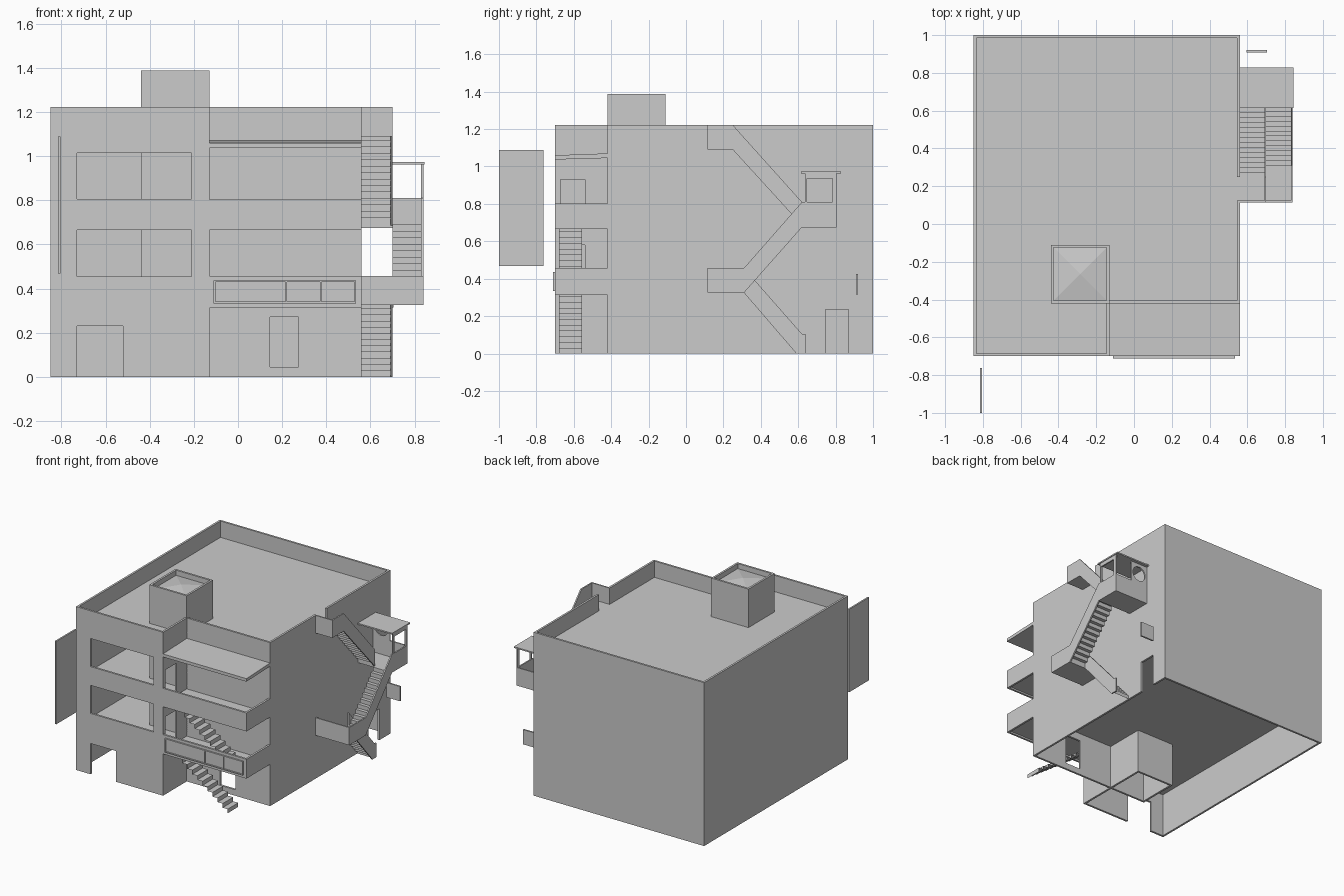
import bpy, bmesh, math
from mathutils import Matrix, Vector

if "Cube" in bpy.data.objects:
    bpy.data.objects.remove(bpy.data.objects["Cube"])

AXES = {'x': ((0, 1, 0), (0, 0, 1), (1, 0, 0)),
        'y': ((1, 0, 0), (0, 0, 1), (0, -1, 0)),
        'z': ((1, 0, 0), (0, 1, 0), (0, 0, 1))}


def link(name, mesh):
    ob = bpy.data.objects.new(name, mesh)
    bpy.context.collection.objects.link(ob)
    return ob


def rect(u0, u1, v0, v1):
    return [(u0, v0), (u1, v0), (u1, v1), (u0, v1)]


def plate(name, axis, lo, hi, outline, holes=()):
    """Flat plate normal to axis between lo and hi, with holes."""
    cu = bpy.data.curves.new(name, 'CURVE')
    cu.dimensions, cu.fill_mode, cu.extrude = '2D', 'BOTH', (hi - lo) / 2
    for loop in [outline, *holes]:
        sp = cu.splines.new('POLY')
        sp.points.add(len(loop) - 1)
        for p, (u, v) in zip(sp.points, loop):
            p.co = (u, v, 0, 1)
        sp.use_cyclic_u = True
    tmp = link(name + "_curve", cu)
    bpy.context.view_layer.update()
    dg = bpy.context.evaluated_depsgraph_get()
    me = bpy.data.meshes.new_from_object(tmp.evaluated_get(dg))
    bpy.data.objects.remove(tmp)
    u, v, n = (Vector(a) for a in AXES[axis])
    mat = Matrix((u, v, n)).transposed().to_4x4()
    mat.translation = Vector([abs(c) for c in n]) * (lo + hi) / 2
    me.transform(mat)
    bm = bmesh.new()
    bm.from_mesh(me)
    bmesh.ops.remove_doubles(bm, verts=bm.verts, dist=1e-5)
    bmesh.ops.recalc_face_normals(bm, faces=bm.faces)
    bm.to_mesh(me)
    bm.free()
    for p in me.polygons:
        p.use_smooth = False
    me.name = name
    return link(name, me)


def box(name, x0, x1, y0, y1, z0, z1):
    return plate(name, 'z', z0, z1, rect(x0, x1, y0, y1))


def stair(name, axis, low, high, n, w0, w1):
    """Thin folded sheet of risers and treads along axis."""
    bm = bmesh.new()
    pts = []
    for i in range(n + 1):
        r = low[0] + (high[0] - low[0]) * i / n
        z = [low[1] + (high[1] - low[1]) * k / n for k in (i, min(i + 1, n))]
        pts += [(r, z[0]), (r, z[1])] if i < n else [(r, z[0])]
    rows = []
    for r, z in pts:
        rows.append([bm.verts.new((r, w, z) if axis == 'x' else (w, r, z)) for w in (w0, w1)])
    for a, b in zip(rows, rows[1:]):
        bm.faces.new((a[0], a[1], b[1], b[0]))
    bm.normal_update()
    if sum(f.normal.z for f in bm.faces) < 0:
        bmesh.ops.reverse_faces(bm, faces=bm.faces)
    me = bpy.data.meshes.new(name)
    bm.to_mesh(me)
    bm.free()
    return link(name, me)


T = 0.015
L, R, M, F, C, B, H = -0.85, 0.56, -0.13, -0.70, -0.42, 1.0, 1.222
FLOORS = (0.325, 0.675)

# Outer walls
plate("left_wall", 'x', L, L + T, rect(F, B, 0, H))
plate("back_wall", 'y', B - T, B, rect(L + T, R - T, 0, H))
plate("right_wall", 'x', R - T, R,
      [(C, 0), (0.745, 0), (0.745, 0.235), (0.87, 0.235), (0.87, 0), (B, 0), (B, H),
       (0.25, H), (0.25, 1.10), (0.125, 1.10), (0.125, H), (C, H)])
plate("front_wall", 'y', F, F + T,
      [(L + T, 0), (-0.73, 0), (-0.73, 0.23), (-0.52, 0.23), (-0.52, 0), (M, 0), (M, H), (L + T, H)],
      [rect(-0.73, -0.21, 0.455, 0.665), rect(-0.73, -0.21, 0.805, 1.015)])
plate("recess_side_wall", 'x', M - T, M, rect(F + T, C, 0, H),
      [rect(-0.67, -0.54, z + T, z + 0.255) for z in FLOORS])
plate("recess_back_wall", 'y', C, C + T, rect(M, R - T, 0, H), [rect(0.145, 0.275, 0.045, 0.27)])

# Floors and roof
plan = [(L + T, F + T), (M - T, F + T), (M - T, C + T), (R - T, C + T), (R - T, B - T), (L + T, B - T)]
for i, z in enumerate(FLOORS):
    plate(f"floor_{i + 1}", 'z', z, z + T, plan)
plate("roof", 'z', 1.085, 1.10, plan)

# Roof tower with shallow hipped cap
x0, x1, y0, y1 = -0.44, M, C, -0.11
plate("tower", 'z', 0, 1.388, rect(x0, x1, y0, y1), [rect(x0 + T, x1 - T, y0 + T, y1 - T)])
bm = bmesh.new()
base = [bm.verts.new((u, v, 1.35)) for u, v in rect(x0 + T, x1 - T, y0 + T, y1 - T)]
apex = bm.verts.new(((x0 + x1) / 2, (y0 + y1) / 2, 1.372))
for i in range(4):
    bm.faces.new((base[i], base[(i + 1) % 4], apex))
me = bpy.data.meshes.new("tower_cap")
bm.to_mesh(me)
bm.free()
link("tower_cap", me)

# Front balconies
for i, (z0, z1) in enumerate(((0.312, 0.457), (0.665, 0.803))):
    box(f"balcony_floor_{i + 1}", M, R - T, F + T, C, z0 + 0.012, z0 + 0.027)
    plate(f"balcony_front_{i + 1}", 'y', F, F + T, rect(M, R, z0, z1))
    plate(f"balcony_side_{i + 1}", 'x', R - T, R, rect(F + T, C, z0, z1))
plate("top_canopy", 'x', M, R, [(F, 1.037), (C, 1.045), (C, 1.07), (F, 1.06)])

# Panel on the lower balcony
plate("balcony_panel_frame", 'y', -0.712, F, rect(-0.11, 0.535, 0.333, 0.437),
      [rect(a, b, 0.341, 0.429) for a, b in ((-0.102, 0.215), (0.223, 0.371), (0.379, 0.527))])
plate("balcony_panel_face", 'y', -0.705, F, rect(-0.102, 0.527, 0.341, 0.429))

# Front stairs
stair("front_stair_lower", 'x', (0.39, 0), (-0.07, 0.335), 11, -0.68, -0.555)
stair("front_stair_upper", 'x', (0.41, 0.34), (-0.05, 0.685), 11, -0.68, -0.555)

# Side stair flights
stair("side_stair_bottom", 'y', (0.61, 0), (0.31, 0.335), 12, R, 0.69)
stair("side_stair_middle", 'y', (0.31, 0.335), (0.62, 0.69), 12, 0.70, 0.83)
stair("side_stair_top", 'y', (0.62, 0.69), (0.25, 1.10), 14, R, 0.69)

# Side stair landings
box("landing_low", R, 0.83, 0.125, 0.31, 0.325, 0.337)
box("landing_mid", R, 0.83, 0.62, 0.795, 0.675, 0.69)
box("landing_top", R, 0.69, 0.125, 0.25, 1.09, 1.10)

# Side stair parapets
plate("parapet_top", 'x', 0.69, 0.70,
      [(0.115, 1.09), (0.25, 1.09), (0.62, 0.685), (0.62, 0.81), (0.25, H), (0.115, H)])
plate("parapet_middle", 'x', 0.83, 0.84,
      [(0.115, 0.325), (0.31, 0.325), (0.62, 0.675), (0.805, 0.675),
       (0.805, 0.81), (0.62, 0.81), (0.31, 0.457), (0.115, 0.457)])
plate("parapet_bottom", 'x', 0.69, 0.70,
      [(0.31, 0.325), (0.59, 0), (0.64, 0), (0.64, 0.105), (0.62, 0.105), (0.31, 0.457)])
plate("landing_low_end", 'y', 0.115, 0.125, rect(R, 0.83, 0.325, 0.457))
plate("landing_top_end", 'y', 0.115, 0.125, rect(R, 0.69, 1.09, H))

# Landing shelter with round window
circle = [(0.63 + 0.055 * math.cos(a * math.pi / 12), 0.885 + 0.055 * math.sin(a * math.pi / 12))
          for a in range(24)]
plate("shelter_back", 'y', 0.795, 0.805,
      [(R, 0.675), (0.83, 0.675), (0.83, 0.81), (0.70, 0.81), (0.70, 0.963), (R, 0.963)], [circle])
plate("shelter_frame", 'x', 0.83, 0.84,
      [(0.635, 0.81), (0.648, 0.81), (0.648, 0.935), (0.783, 0.935), (0.783, 0.81),
       (0.805, 0.81), (0.805, 0.963), (0.635, 0.963)])
box("shelter_roof", R, 0.845, 0.615, 0.828, 0.963, 0.973)

# Free hanging sign boards
box("front_sign_board", -0.816, -0.804, -1.0, -0.762, 0.468, 1.088)
box("side_sign_board", 0.595, 0.705, 0.908, 0.92, 0.315, 0.425)
